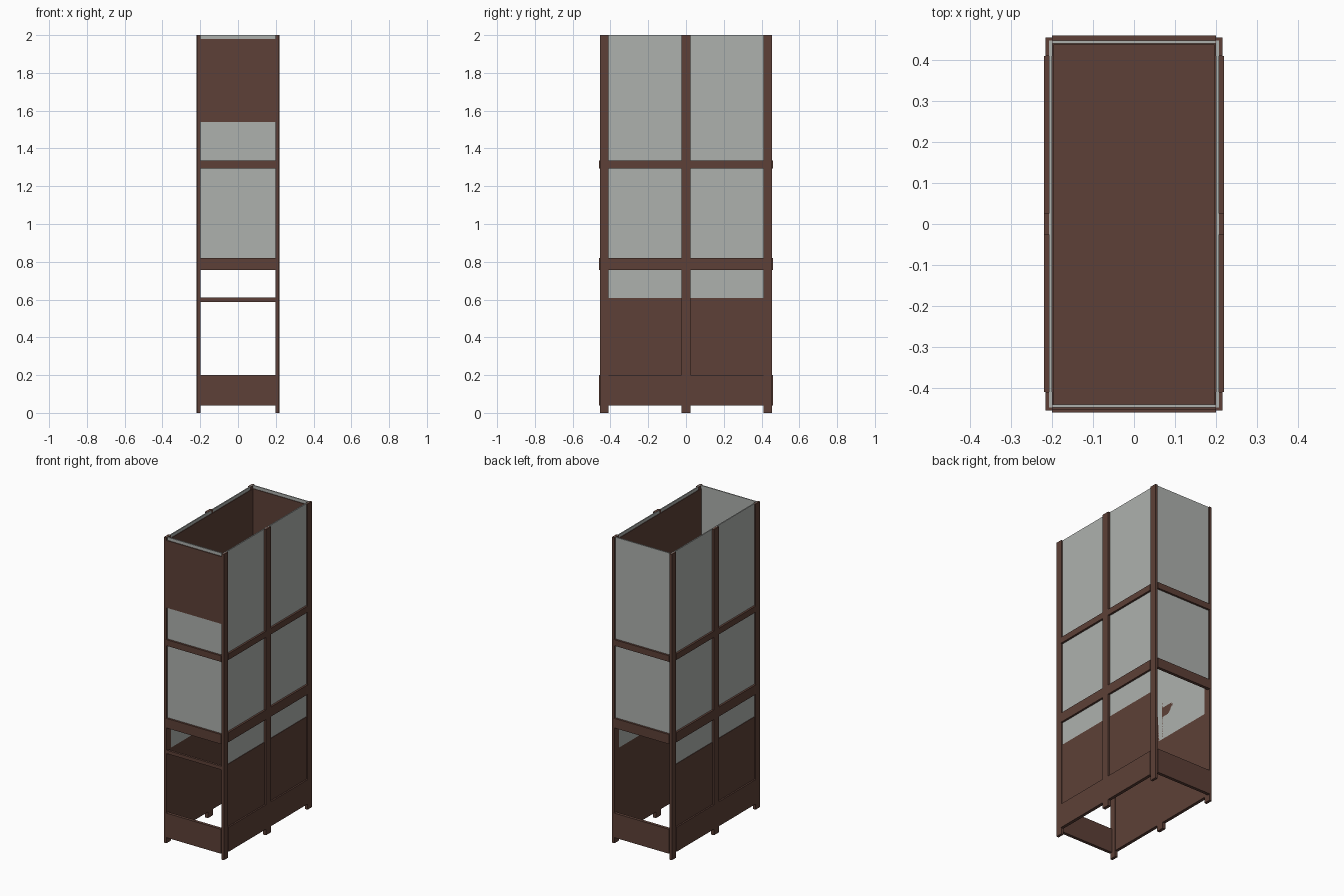
import bpy, bmesh

if "Cube" in bpy.data.objects:
    bpy.data.objects.remove(bpy.data.objects["Cube"])


def material(name, rgb):
    m = bpy.data.materials.new(name)
    m.diffuse_color = (*rgb, 1)
    m.use_nodes = True
    m.node_tree.nodes["Principled BSDF"].inputs["Base Color"].default_value = m.diffuse_color
    return m


BROWN = material("dark_brown_wood", (0.109, 0.051, 0.038))
GREY = material("pale_grey_panel", (0.42, 0.44, 0.42))


def box(name, mat, x, y, z):
    """Axis-aligned box from (min, max) ranges."""
    bm = bmesh.new()
    bmesh.ops.create_cube(bm, size=1)
    for v in bm.verts:
        v.co = [r[0] + (c + 0.5) * (r[1] - r[0]) for c, r in zip(v.co, (x, y, z))]
    me = bpy.data.meshes.new(name)
    bm.to_mesh(me)
    bm.free()
    me.materials.append(mat)
    ob = bpy.data.objects.new(name, me)
    bpy.context.collection.objects.link(ob)
    return ob


def rng(a, b, s):
    return tuple(sorted((a * s, b * s)))


RAILS = {"base_rail": (0.04, 0.20), "waist_rail": (0.757, 0.82), "upper_rail": (1.295, 1.335)}

# Long sides: walls, lower boards, posts and rails
for s, side in ((-1, "left"), (1, "right")):
    box(side + "_grey_wall", GREY, rng(0.2, 0.207, s), (-0.447, 0.447), (0.607, 2.0))
    box(side + "_lower_board", BROWN, rng(0.2, 0.21, s), (-0.44, 0.44), (0.04, 0.607))
    box(side + "_middle_post", BROWN, rng(0.2, 0.22, s), (-0.025, 0.025), (0, 2.0))
    for t, end in ((-1, "front"), (1, "back")):
        box(f"{end}_{side}_corner_post", BROWN, rng(0.199, 0.216, s), rng(0.41, 0.455, t), (0, 2.0))
    for name, z in RAILS.items():
        for t, end in ((-1, "front"), (1, "back")):
            box(f"{side}_{end}_{name}", BROWN, rng(0.2, 0.22, s), rng(0.025, 0.41, t), z)
    # Inner lining of the top compartment
    box(side + "_lining", BROWN, rng(0.196, 0.2, s), (-0.44, 0.44), (1.54, 1.98))

# Narrow ends: walls above the open lower half, with rails
for t, end in ((-1, "front"), (1, "back")):
    box(end + "_grey_wall", GREY, (-0.2, 0.2), rng(0.44, 0.447, t), (0.79, 2.0))
    for name, z in RAILS.items():
        box(f"{end}_{name}", BROWN, (-0.2, 0.2), rng(0.44, 0.46, t), z)

# Front-only pieces
box("front_thin_rail", BROWN, (-0.2, 0.2), (-0.455, -0.44), (0.587, 0.61))
box("front_upper_plate", BROWN, (-0.199, 0.199), (-0.453, -0.447), (1.54, 1.98))

# Back lining and floor of the top compartment
box("back_lining", BROWN, (-0.196, 0.196), (0.436, 0.44), (1.54, 1.98))
box("compartment_floor", BROWN, (-0.2, 0.2), (-0.44, 0.44), (1.535, 1.545))
